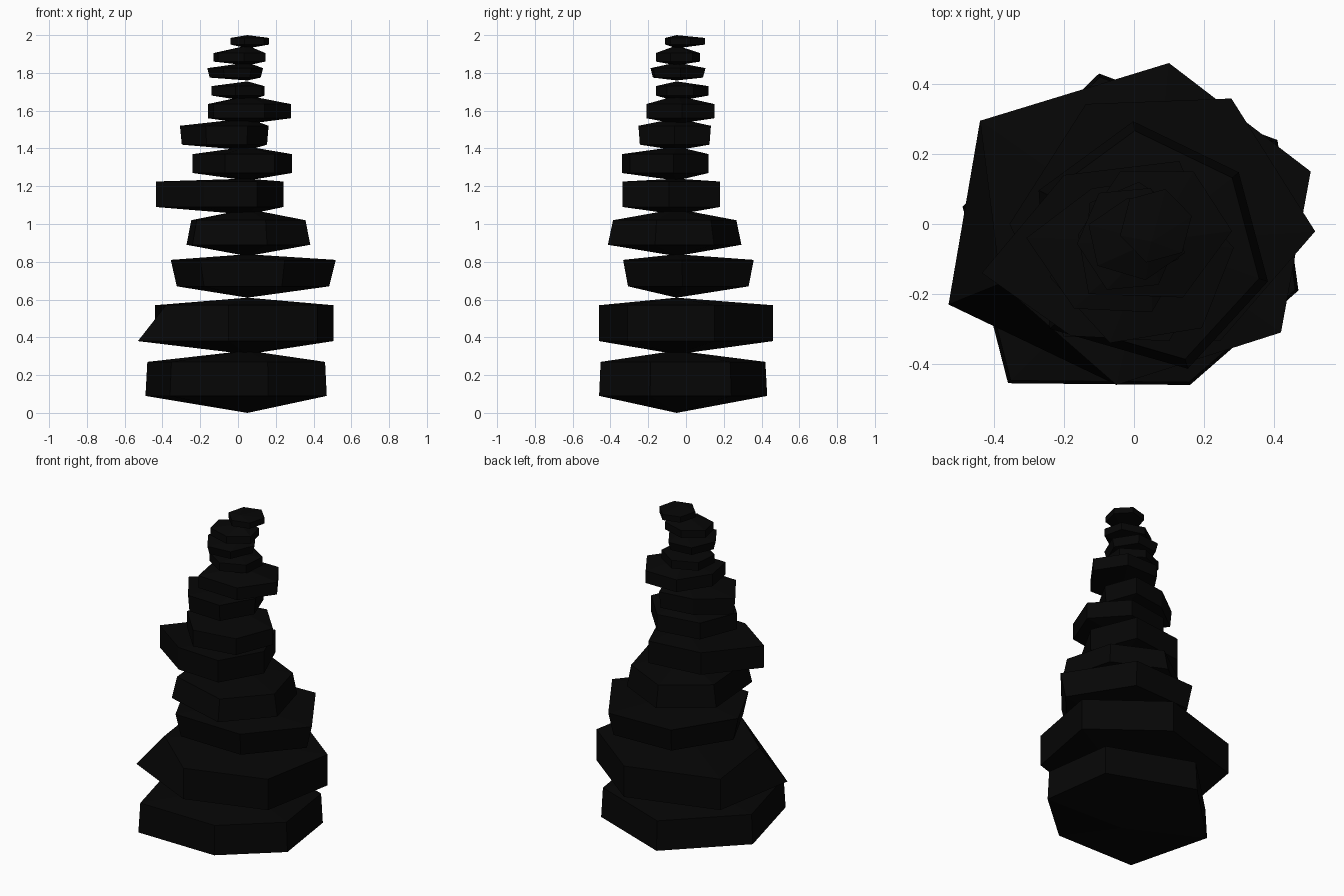
import bpy, bmesh, math

if "Cube" in bpy.data.objects:
    bpy.data.objects.remove(bpy.data.objects["Cube"])

slate = bpy.data.materials.new("black slate")
slate.diffuse_color = (0.0018, 0.0018, 0.0018, 1)
slate.use_nodes = True
slate.node_tree.nodes["Principled BSDF"].inputs["Base Color"].default_value = slate.diffuse_color
AXIS = (0.05, -0.05)   # shared balance line through the stones
count = 0


def stone(heights, outline, low=1.0, up=1.0, chipped=None):
    """Six-sided stone: shallow cone below, side band, shallow cone above.
    The upper corner with index 'chipped' is cut back."""
    global count
    count += 1
    base, z_low, z_up, tip = heights
    n = len(outline)
    cx = sum(p[0] for p in outline) / n
    cy = sum(p[1] for p in outline) / n
    bm = bmesh.new()
    rings = []
    for z, s in ((z_low, low), (z_up, up)):
        ring = []
        for i, (x, y) in enumerate(outline):
            k = s * 0.72 if (z == z_up and i == chipped) else s
            ring.append(bm.verts.new((cx + (x - cx) * k, cy + (y - cy) * k, z)))
        rings.append(ring)
    bottom = bm.verts.new((*AXIS, base))
    top = bm.verts.new((*AXIS, tip))
    for i in range(n):
        j = (i + 1) % n
        bm.faces.new((rings[0][i], rings[0][j], rings[1][j], rings[1][i]))
        bm.faces.new((rings[0][j], rings[0][i], bottom))
        bm.faces.new((rings[1][i], rings[1][j], top))
    bmesh.ops.recalc_face_normals(bm, faces=bm.faces)
    name = "stone_%02d" % count
    mesh = bpy.data.meshes.new(name)
    bm.to_mesh(mesh)
    bm.free()
    mesh.materials.append(slate)
    bpy.context.collection.objects.link(bpy.data.objects.new(name, mesh))


def hexagon(x0, x1, y0, y1, phase):
    """Turned hexagon stretched to the given width and depth."""
    pts = [(math.cos(math.radians(phase + 60 * k)), math.sin(math.radians(phase + 60 * k)))
           for k in range(6)]
    mx, my = max(p[0] for p in pts), max(p[1] for p in pts)
    return [((x0 + x1) / 2 + p[0] / mx * (x1 - x0) / 2,
             (y0 + y1) / 2 + p[1] / my * (y1 - y0) / 2) for p in pts]


# Broad irregular stones at the foot
stone((0, .09, .27, .33), [(.41, .24), (-.1, .43), (-.49, .05), (-.36, -.455), (.16, -.46), (.47, -.19)], 1, .98)
stone((.31, .38, .57, .61), [(.505, .15), (.1, .46), (-.44, .295), (-.53, -.23), (-.05, -.46), (.42, -.31)], 1, 1, 3)
stone((.61, .67, .81, .84), [(.5, -.02), (.27, .345), (-.13, .33), (-.34, .0), (-.19, -.31), (.24, -.32)], .96, 1.04)
stone((.83, .89, 1.02, 1.08), [(.37, -.16), (.29, .14), (.0, .28), (-.26, .09), (-.23, -.29), (.15, -.4)], 1.04, .96)
stone((1.05, 1.09, 1.225, 1.24), [(.24, -.09), (.13, .18), (-.2, .14), (-.435, -.14), (-.18, -.32), (.1, -.335)])

# Smaller stones up to the tip
stone((1.23, 1.27, 1.37, 1.41), hexagon(-.24, .285, -.34, .12, 10))
stone((1.39, 1.42, 1.52, 1.56), [(.16, -.06), (.09, .13), (-.12, .1), (-.305, -.04), (-.17, -.24), (.05, -.25)], .97, 1.01)
stone((1.53, 1.56, 1.635, 1.68), [(.28, -.02), (.17, .15), (-.04, .15), (-.16, -.03), (-.13, -.2), (.14, -.21)])
stone((1.65, 1.68, 1.73, 1.755), hexagon(-.14, .14, -.16, .12, 25))
stone((1.76, 1.775, 1.825, 1.855), hexagon(-.16, .13, -.185, .1, 5), .93, 1.02)
stone((1.84, 1.86, 1.905, 1.945), hexagon(-.13, .145, -.16, .075, 40))
stone((1.93, 1.95, 1.985, 2.0), hexagon(-.04, .165, -.11, .1, 15))
